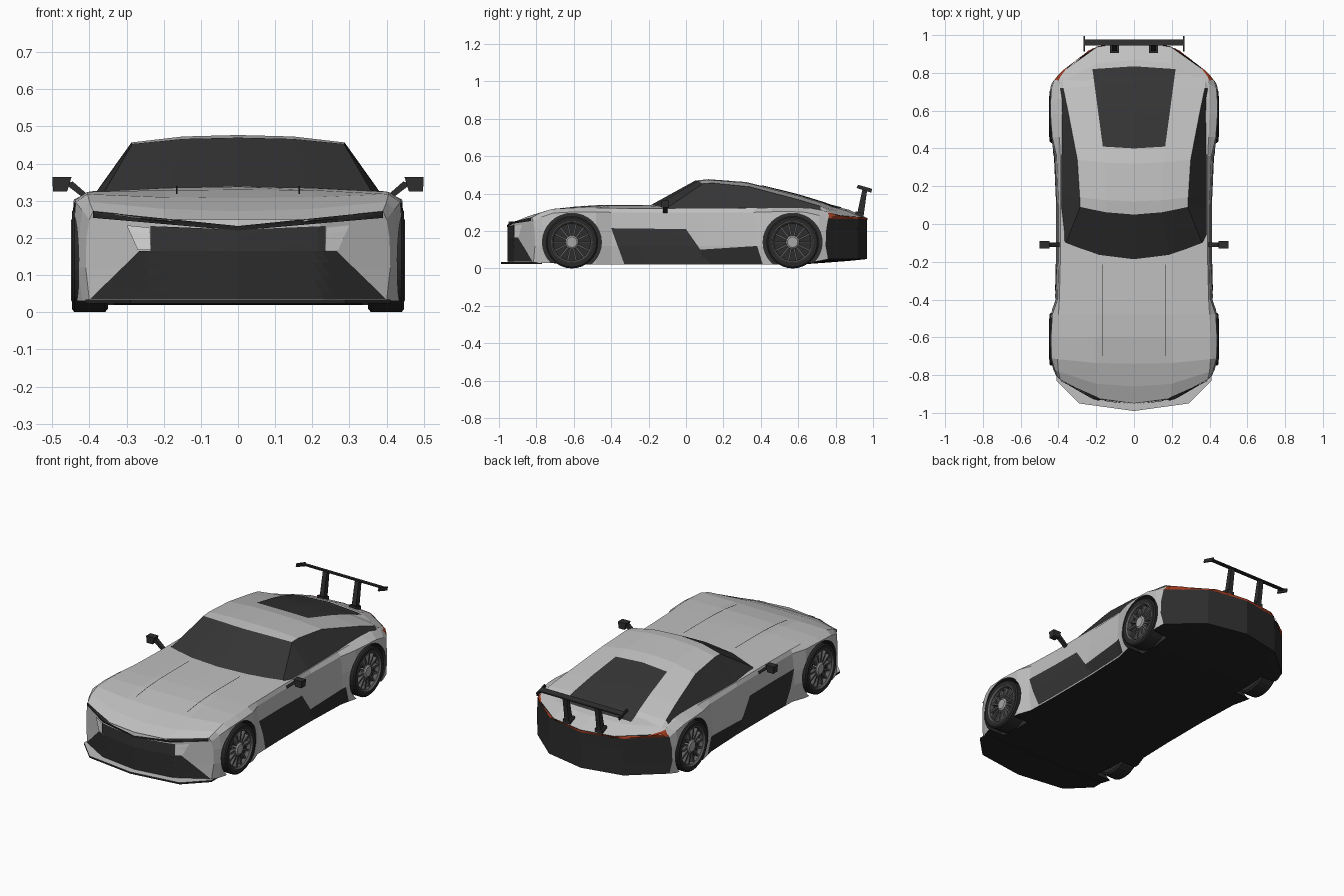
import bpy, bmesh, math
from mathutils import Vector
from mathutils.bvhtree import BVHTree

if "Cube" in bpy.data.objects:
    bpy.data.objects.remove(bpy.data.objects["Cube"])


def material(name, r, g, b):
    m = bpy.data.materials.new(name)
    m.diffuse_color = (r, g, b, 1)
    m.use_nodes = True
    m.node_tree.nodes["Principled BSDF"].inputs["Base Color"].default_value = m.diffuse_color
    return m


SILVER = material("silver_paint", .53, .53, .53)
TRIM = material("charcoal_trim", .026, .026, .026)
BLACK = material("underbody_black", .017, .017, .017)
GLASS = material("dark_glass", .035, .035, .036)
TYRE = material("tyre_rubber", .022, .022, .022)
RIM = material("rim_grey", .11, .11, .11)
HUB = material("hub_grey", .38, .38, .38)
LENS = material("lamp_white", .75, .75, .75)
RED = material("tail_red", .36, .045, .015)
BODY_MATS = [SILVER, TRIM, BLACK, GLASS]


def finish(name, bm, mats, mirror=False, recalc=True):
    if recalc:
        bmesh.ops.recalc_face_normals(bm, faces=bm.faces)
    me = bpy.data.meshes.new(name)
    bm.to_mesh(me)
    bm.free()
    for m in mats:
        me.materials.append(m)
    ob = bpy.data.objects.new(name, me)
    bpy.context.collection.objects.link(ob)
    if mirror:
        mod = ob.modifiers.new("mirror", 'MIRROR')
        mod.use_clip = True
    return ob


def prism(name, pts, axis, a, b, mats, mirror=True):
    put = {'x': lambda p, t: (t, *p), 'y': lambda p, t: (p[0], t, p[1]), 'z': lambda p, t: (*p, t)}[axis]
    bm = bmesh.new()
    lo = [bm.verts.new(put(p, a)) for p in pts]
    hi = [bm.verts.new(put(p, b)) for p in pts]
    bm.faces.new(lo)
    bm.faces.new(hi)
    for i in range(len(pts)):
        j = (i + 1) % len(pts)
        bm.faces.new((lo[i], lo[j], hi[j], hi[i]))
    return finish(name, bm, mats, mirror)


def lathe(name, profile, y, mat, seg=32):
    # revolve (x, radius) pairs around a wheel axle
    bm = bmesh.new()
    rings = [[bm.verts.new((x, y + r * math.cos(k * math.tau / seg), .14 + r * math.sin(k * math.tau / seg)))
              for k in range(seg)] for x, r in profile]
    for p, q in zip(rings, rings[1:]):
        for k in range(seg):
            bm.faces.new((p[k], p[k - 1], q[k - 1], q[k]))
    for ring, (x, r) in ((rings[0], profile[0]), (rings[-1], profile[-1])):
        if r < .06:
            bm.faces.new(ring)
    return finish(name, bm, [mat], True)


# Main body: stations of centre y, edge y shift, half width, deck half width, floor z, deck edge z, centre z
STATIONS = [
    (-.95, .17, .41, .39, .03, .272, .235), (-.86, .10, .43, .40, .03, .297, .272),
    (-.74, .03, .447, .405, .03, .318, .307), (-.60, 0, .449, .405, .02, .324, .330),
    (-.48, 0, .443, .40, .02, .324, .338), (-.40, 0, .415, .395, .02, .322, .34),
    (-.2, 0, .41, .39, .02, .32, .34), (.1, 0, .41, .39, .02, .32, .335),
    (.36, 0, .42, .39, .02, .322, .335), (.46, 0, .443, .395, .02, .325, .335),
    (.60, -.02, .452, .40, .02, .325, .345), (.74, -.10, .452, .40, .03, .322, .345),
    (.87, -.16, .447, .395, .04, .305, .314), (.967, -.227, .435, .39, .05, .285, .27)]


def bend(s, x):
    return s[0] + s[1] * min(1, abs(x) / .44) ** 2.5


bm = bmesh.new()
rings = []
for s in STATIONS:
    y, d, w, wd, zb, zd, zc = s
    half = [(0, zb), (.55 * w, zb), (w - .01, zb), (w, .12), (w - .002, .2), (w - .01, zd - .022),
            (wd, zd), (.5 * wd, zd + .75 * (zc - zd)), (0, zc)]
    loop = half + [(-x, z) for x, z in half[-2:0:-1]]
    rings.append([bm.verts.new((x, bend(s, x), z)) for x, z in loop])
n = len(rings[0])
for p, q in zip(rings, rings[1:]):
    for k in range(n):
        bm.faces.new((p[k - 1], p[k], q[k], q[k - 1]))
# nose and tail caps, following the plan curve
for s, ring, mi in ((STATIONS[0], rings[0], 0), (STATIONS[-1], rings[-1], 1)):
    rows = [[ring[n - 2], ring[n - 1], ring[0], ring[1], ring[2]]]
    for k in range(3, 6):
        w, z = ring[k].co.x, ring[k].co.z
        mids = [bm.verts.new((f * w, bend(s, f * w), z)) for f in (-.55, 0, .55)]
        rows.append([ring[n - k], *mids, ring[k]])
    rows.append([ring[10], ring[9], ring[8], ring[7], ring[6]])
    for a, b in zip(rows, rows[1:]):
        for i in range(4):
            bm.faces.new((a[i], a[i + 1], b[i + 1], b[i])).material_index = mi
bmesh.ops.recalc_face_normals(bm, faces=bm.faces)
for f in bm.faces:
    if f.normal.z < -.8:
        f.material_index = 2
trees = [BVHTree.FromBMesh(bm)]
body = finish("body", bm, BODY_MATS)

# Cabin: stations of edge y, centre y, edge x, edge z, centre z
CABIN = [(-.10, -.195, .36, .324, .335), (.09, .05, .285, .453, .470), (.14, .12, .287, .457, .477),
         (.34, .32, .30, .437, .462), (.6, .6, .35, .368, .393), (.72, .74, .375, .332, .350),
         (.80, .9, .38, .28, .29)]
bm = bmesh.new()
rows = []
for i, (ye, yc, xe, ze, zc) in enumerate(CABIN):
    half = [(.388, -.06 if i == 0 else ye, min(.315, ze)), (xe, ye, ze),
            (.52 * xe, yc + .3 * (ye - yc), zc - .2 * (zc - ze))]
    pts = half + [(0, yc, zc)] + [(-x, y, z) for x, y, z in reversed(half)]
    rows.append([bm.verts.new(p) for p in pts])
for i, (p, q) in enumerate(zip(rows, rows[1:])):
    for k in range(6):
        f = bm.faces.new((p[k], p[k + 1], q[k + 1], q[k]))
        f.material_index = 3 if i == 0 or (k in (0, 5) and i < 5) else 0
bmesh.ops.recalc_face_normals(bm, faces=bm.faces)
trees.append(BVHTree.FromBMesh(bm))
finish("cabin", bm, BODY_MATS)

# Wheel arches cut out of the body
bm = bmesh.new()
for y in (-.61, .57):
    for sx in (-1, 1):
        ends = [[bm.verts.new((sx * x, y + .158 * math.cos(k * math.tau / 32), .14 + .155 * math.sin(k * math.tau / 32)))
                 for k in range(32)] for x in (.335, .6)]
        bm.faces.new(ends[0])
        bm.faces.new(ends[1])
        for k in range(32):
            bm.faces.new((ends[0][k - 1], ends[0][k], ends[1][k], ends[1][k - 1]))
for f in bm.faces:
    f.material_index = 1
cutter = finish("arch_cutter", bm, BODY_MATS)
cutter.hide_render = True
mod = body.modifiers.new("arches", 'BOOLEAN')
mod.operation, mod.object, mod.solver = 'DIFFERENCE', cutter, 'EXACT'
bpy.context.view_layer.objects.active = body
bpy.ops.object.modifier_apply(modifier=mod.name)
bpy.data.objects.remove(cutter)

# Thin plates projected on to the bodywork from one side
VIEWS = {'front': (lambda u, v: Vector((u, -2, v)), Vector((0, 1, 0))),
         'rear': (lambda u, v: Vector((u, 2, v)), Vector((0, -1, 0))),
         'side': (lambda u, v: Vector((2, u, v)), Vector((-1, 0, 0))),
         'top': (lambda u, v: Vector((u, v, 2)), Vector((0, 0, -1)))}


def plate(name, quad, view, mat, nx=12, ny=8, lift=.004):
    start, ray = VIEWS[view]
    a, b, c, d = [Vector(p) for p in quad]
    bm = bmesh.new()
    grid = []
    for j in range(ny + 1):
        row = []
        for i in range(nx + 1):
            uv = a.lerp(b, i / nx).lerp(d.lerp(c, i / nx), j / ny)
            hits = [h for h in (t.ray_cast(start(*uv), ray) for t in trees) if h[0]]
            co = min(hits, key=lambda h: h[3])[0] if hits else trees[0].find_nearest(start(*uv) + ray * 1.1)[0]
            row.append(bm.verts.new(co - ray * lift))
        grid.append(row)
    for p, q in zip(grid, grid[1:]):
        for i in range(nx):
            f = bm.faces.new((p[i], p[i + 1], q[i + 1], q[i]))
            f.normal_update()
            if f.normal.dot(ray) > 0:
                f.normal_flip()
    finish(name, bm, [mat], True, recalc=False)


plate("upper_grille", [(0, .165), (.235, .165), (.235, .232), (0, .222)], 'front', GLASS)
plate("lower_grille", [(0, .036), (.398, .036), (.265, .165), (0, .165)], 'front', TRIM)
plate("headlight_strip", [(0, .220), (.39, .254), (.39, .272), (0, .232)], 'front', BLACK, 16, 2, .006)
plate("headlight_lens", [(.235, .168), (.27, .168), (.30, .234), (.24, .228)], 'front', LENS, 4, 4)
plate("side_panel", [(-.33, .024), (.13, .024), (0, .21), (-.4, .215)], 'side', GLASS)
plate("side_skirt", [(.10, .024), (.41, .024), (.38, .12), (.07, .10)], 'side', TRIM)
plate("rear_window", [(0, .40), (.165, .41), (.22, .82), (0, .835)], 'top', GLASS, 8, 14)
plate("hood_seam", [(.163, -.70), (.167, -.70), (.167, -.215), (.163, -.215)], 'top', TRIM, 1, 24, .003)
plate("tail_strip", [(0, .258), (.34, .266), (.34, .278), (0, .269)], 'rear', RED, 14, 2)
plate("tail_lamp", [(.34, .264), (.425, .266), (.40, .298), (.34, .279)], 'rear', RED, 6, 4)

# Front splitter, painted only on top
lip = prism("splitter", [(0, -.99), (.29, -.95), (.41, -.83), (.41, -.77), (0, -.77)], 'z', .024, .034, [SILVER, BLACK])
for f in lip.data.polygons:
    if f.normal.z < .5:
        f.material_index = 1

# Door mirrors
prism("mirror_head", [(.448, .364), (.5, .364), (.498, .325), (.46, .325)], 'y', -.13, -.09, [TRIM])
prism("mirror_arm", [(.38, .295), (.40, .295), (.465, .345), (.445, .352)], 'y', -.122, -.098, [TRIM])

# Rear wing
prism("wing_blade", [(.945, .431), (.977, .424), (.977, .431), (.945, .439)], 'x', -.262, .262, [TRIM], False)
prism("wing_end_plate", [(.912, .43), (.99, .405), (.996, .425), (.92, .447)], 'x', .26, .268, [TRIM])
prism("wing_post", [(.91, .27), (.948, .27), (.97, .43), (.945, .43)], 'x', .09, .116, [TRIM])
prism("wing_foot", [(.905, .27), (.95, .265), (.95, .295), (.905, .305)], 'x', .08, .126, [TRIM])

# Wheels
for tag, y in (("front", -.61), ("rear", .57)):
    lathe(tag + "_tyre", [(.35, .03), (.35, .13), (.358, .14), (.44, .14), (.447, .132), (.447, .11), (.425, .106)], y, TYRE)
    lathe(tag + "_rim_lip", [(.447, .112), (.449, .108), (.44, .10), (.42, .10)], y, RIM)
    lathe(tag + "_rim_dish", [(.43, .107), (.41, .10), (.41, .02)], y, TRIM)
    lathe(tag + "_hub", [(.41, .036), (.436, .036), (.442, .028), (.442, .01)], y, HUB, 16)
    bm = bmesh.new()
    for k in range(14):
        t = k * math.tau / 14
        out, side = Vector((0, math.cos(t), math.sin(t))), Vector((0, -math.sin(t), math.cos(t)))
        vs = [bm.verts.new(Vector((x, y, .14)) + out * r + side * sg * .005)
              for x in (.412, .434) for r, sg in ((.03, -1), (.104, -1), (.104, 1), (.03, 1))]
        for q in ((0, 1, 2, 3), (4, 5, 6, 7), (0, 1, 5, 4), (1, 2, 6, 5), (2, 3, 7, 6), (3, 0, 4, 7)):
            bm.faces.new([vs[i] for i in q])
    finish(tag + "_spokes", bm, [RIM], True)
